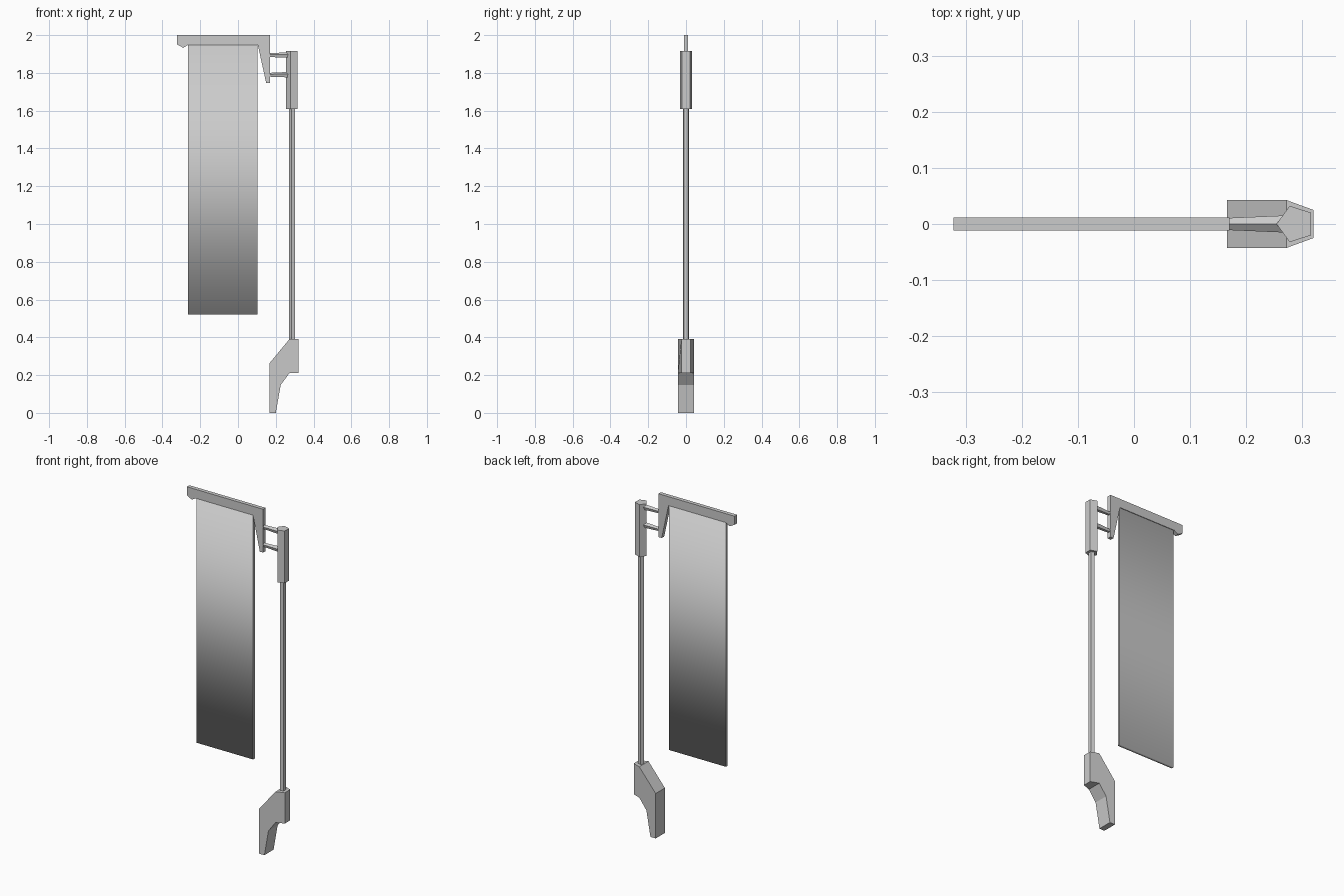
import bpy, bmesh
from math import cos, sin, pi
from mathutils import Vector

if "Cube" in bpy.data.objects:
    bpy.data.objects.remove(bpy.data.objects["Cube"])


def make_object(name, bm):
    bmesh.ops.recalc_face_normals(bm, faces=bm.faces)
    mesh = bpy.data.meshes.new(name)
    bm.to_mesh(mesh)
    bm.free()
    ob = bpy.data.objects.new(name, mesh)
    bpy.context.collection.objects.link(ob)
    return ob


def loft(name, ring_a, ring_b):
    """Closed solid between two matching rings of points."""
    bm = bmesh.new()
    a = [bm.verts.new(p) for p in ring_a]
    b = [bm.verts.new(p) for p in ring_b]
    bm.faces.new(a)
    bm.faces.new(b[::-1])
    n = len(a)
    for i in range(n):
        j = (i + 1) % n
        bm.faces.new((a[i], b[i], b[j], a[j]))
    return make_object(name, bm)


def plate(name, profile, half):
    """XZ profile given thickness in y; half may depend on x."""
    return loft(name, [(x, -half(x), z) for x, z in profile],
                [(x, half(x), z) for x, z in profile])


def pentagon(center, radius, u, v):
    c, u, v = Vector(center), Vector(u), Vector(v)
    return [c + radius * (cos(k * 2 * pi / 5) * u + sin(k * 2 * pi / 5) * v)
            for k in range(5)]


POLE_X = 0.288

# pole and its thicker top sleeve, five-sided with a corner towards the banner
for name, r, z0, z1 in (("pole", 0.017, 0.37, 1.63), ("pole_sleeve", 0.034, 1.61, 1.915)):
    loft(name, pentagon((POLE_X, 0, z0), r, (-1, 0, 0), (0, 1, 0)),
         pentagon((POLE_X, 0, z1), r, (-1, 0, 0), (0, 1, 0)))

# two tapered arms joining the sleeve to the crossbar
for name, z in (("upper_arm", 1.893), ("lower_arm", 1.789)):
    loft(name, pentagon((0.16, 0, z), 0.011, (0, 0, 1), (0, 1, 0)),
         pentagon((0.28, 0, z), 0.0165, (0, 0, 1), (0, 1, 0)))

# crossbar with small hook at the left and long spike at the right
plate("crossbar", [(-0.322, 2.0), (-0.322, 1.95), (-0.29, 1.933), (-0.265, 1.948),
                   (0.105, 1.948), (0.149, 1.747), (0.17, 1.747), (0.17, 2.0)],
      lambda x: 0.0115)

# foot bracket, narrower on its outer edge
plate("foot_bracket", [(0.166, 0.0), (0.166, 0.262), (0.272, 0.39), (0.32, 0.39),
                       (0.32, 0.21), (0.272, 0.21), (0.226, 0.148), (0.2, 0.0)],
      lambda x: 0.025 if x > 0.3 else 0.0425)

# cloth banner, shaded softly over the top and bottom edges, crisp at the sides
banner = plate("banner", [(-0.264, 0.52), (0.104, 0.52), (0.104, 1.955), (-0.264, 1.955)],
               lambda x: 0.008)
for p in banner.data.polygons:
    p.use_smooth = abs(p.normal.x) < 0.5
for e in banner.data.edges:
    a, b = (banner.data.vertices[i].co for i in e.vertices)
    e.use_edge_sharp = abs(a.x - b.x) < 1e-4
